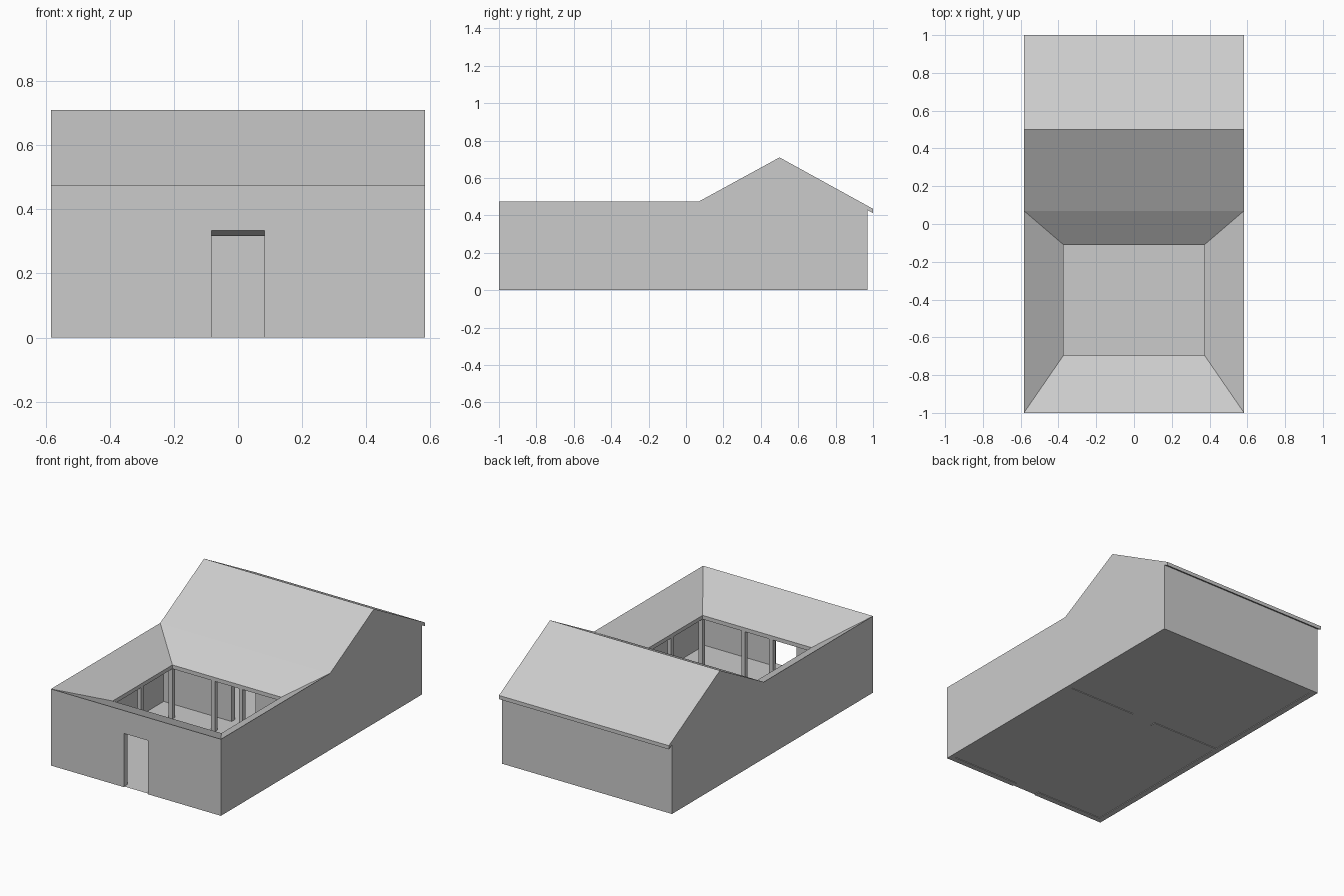
import bpy, bmesh
from mathutils import Vector

if "Cube" in bpy.data.objects:
    bpy.data.objects.remove(bpy.data.objects["Cube"])

W, T = 0.583, 0.035      # half width, wall thickness
OX, OF, OB = 0.373, -0.695, -0.11   # courtyard opening


def finish(name, bm):
    bmesh.ops.recalc_face_normals(bm, faces=bm.faces)
    me = bpy.data.meshes.new(name)
    bm.to_mesh(me)
    bm.free()
    ob = bpy.data.objects.new(name, me)
    bpy.context.collection.objects.link(ob)
    return ob


def extrude(name, points, direction):
    bm = bmesh.new()
    face = bm.faces.new([bm.verts.new(p) for p in points])
    out = bmesh.ops.extrude_face_region(bm, geom=[face], use_keep_orig=True)
    moved = [g for g in out["geom"] if isinstance(g, bmesh.types.BMVert)]
    bmesh.ops.translate(bm, verts=moved, vec=Vector(direction))
    return finish(name, bm)


def cross_wall(name, y, top, door=True):
    pts = [(W, 0), (W, top), (-W, top), (-W, 0)]
    if door:
        pts += [(-0.082, 0), (-0.082, 0.333), (0.082, 0.333), (0.082, 0)]
    extrude(name, [(x, y, z) for x, z in pts], (0, T, 0))


# walls
cross_wall("front_wall", -1, 0.452)
cross_wall("inner_wall", 0.055, 0.45)
cross_wall("back_wall", 0.97 - T, 0.43, door=False)
side = [(-1, 0), (0.97, 0), (0.97, 0.43), (0.5, 0.69), (0.07, 0.452), (-1, 0.452)]
for name, s in (("left_wall", -1), ("right_wall", 1)):
    extrude(name, [(s * W, y, z) for y, z in side], (-s * T, 0, 0))

# gable roof over the back room
gable = [(0.07, 0.475), (0.5, 0.71), (1, 0.435), (1, 0.412), (0.5, 0.687), (0.07, 0.452)]
extrude("gable_roof", [(-W, y, z) for y, z in gable], (2 * W, 0, 0))

# roof sloping down to the courtyard opening on four sides
bm = bmesh.new()


def ring(x, y0, y1, z):
    return [bm.verts.new(p) for p in ((-x, y0, z), (x, y0, z), (x, y1, z), (-x, y1, z))]


rings = [ring(W, -1, 0.07, 0.475), ring(OX, OF, OB, 0.34),
         ring(OX, OF, OB, 0.316), ring(W, -1, 0.07, 0.451)]
for a, b in zip(rings, rings[1:] + rings[:1]):
    for i in range(4):
        j = (i + 1) % 4
        bm.faces.new((a[i], a[j], b[j], b[i]))
finish("courtyard_roof", bm)

# floor
bm = bmesh.new()
y0, y1, z = -0.999, 0.969, 0.004
bm.faces.new([bm.verts.new(p) for p in ((-W + .001, y0, z), (W - .001, y0, z),
                                        (W - .001, y1, z), (-W + .001, y1, z))])
finish("floor", bm)

# posts around the courtyard
P = 0.026
px, pf, pb = OX + 0.014, OF - 0.014, OB + 0.014
spots = [(sx * x, y) for sx in (-1, 1)
         for x, y in ((px, pf), (px, pb), (px, (pf + pb) / 2), (0.095, pf), (0.095, pb))]
for i, (x, y) in enumerate(spots):
    h = P / 2
    base = [(x - h, y - h, 0.004), (x + h, y - h, 0.004), (x + h, y + h, 0.004), (x - h, y + h, 0.004)]
    extrude(f"post_{i + 1}", base, (0, 0, 0.324))
